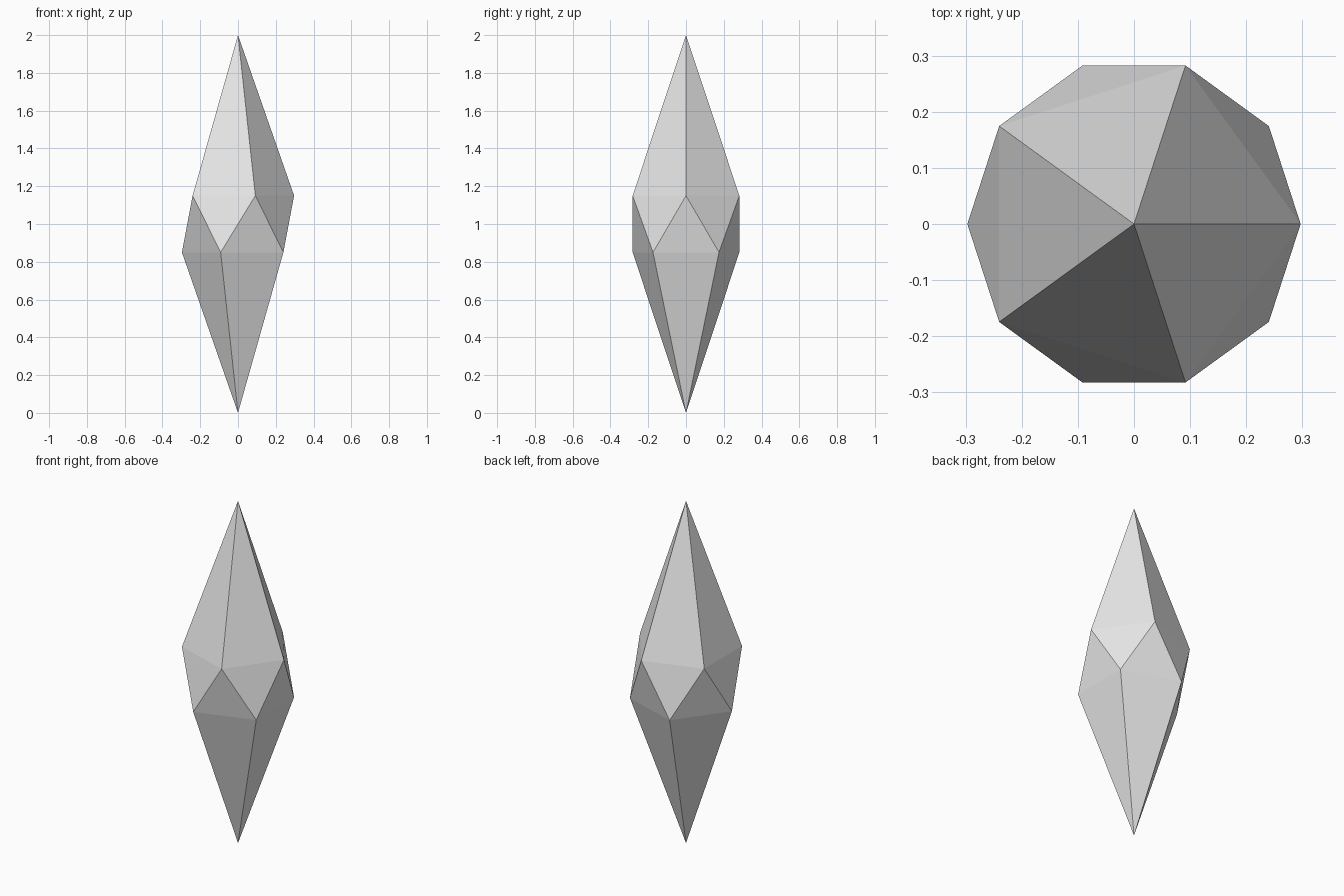
import bpy
import bmesh
from math import cos, sin, pi

SIDES = 5
RADIUS = 0.297
HEIGHT = 2.0
BELT = 0.15  # distance of each ring from mid height

cube = bpy.data.objects.get("Cube")
if cube:
    bpy.data.objects.remove(cube, do_unlink=True)

# Plain grey stone
grey = bpy.data.materials.new("light_grey")
grey.use_nodes = True
colour = (0.8, 0.8, 0.8, 1.0)
grey.diffuse_color = colour
grey.node_tree.nodes["Principled BSDF"].inputs["Base Color"].default_value = colour

bm = bmesh.new()


def ring(z, turn):
    """Five points around the axis, turned by a fraction of a step."""
    step = 2 * pi / SIDES
    return [bm.verts.new((RADIUS * cos((i + turn) * step),
                          RADIUS * sin((i + turn) * step), z))
            for i in range(SIDES)]


# Two staggered rings and two tips
top = bm.verts.new((0, 0, HEIGHT))
bottom = bm.verts.new((0, 0, 0))
upper = ring(HEIGHT / 2 + BELT, 0)
lower = ring(HEIGHT / 2 - BELT, 0.5)

# Long facets to the tips, zigzag facets around the belt
for i in range(SIDES):
    j = (i + 1) % SIDES
    bm.faces.new((top, upper[i], upper[j]))
    bm.faces.new((upper[i], lower[i], upper[j]))
    bm.faces.new((upper[j], lower[i], lower[j]))
    bm.faces.new((bottom, lower[j], lower[i]))

bmesh.ops.recalc_face_normals(bm, faces=bm.faces)
mesh = bpy.data.meshes.new("crystal")
bm.to_mesh(mesh)
bm.free()
mesh.materials.append(grey)
crystal = bpy.data.objects.new("crystal", mesh)
bpy.context.collection.objects.link(crystal)
